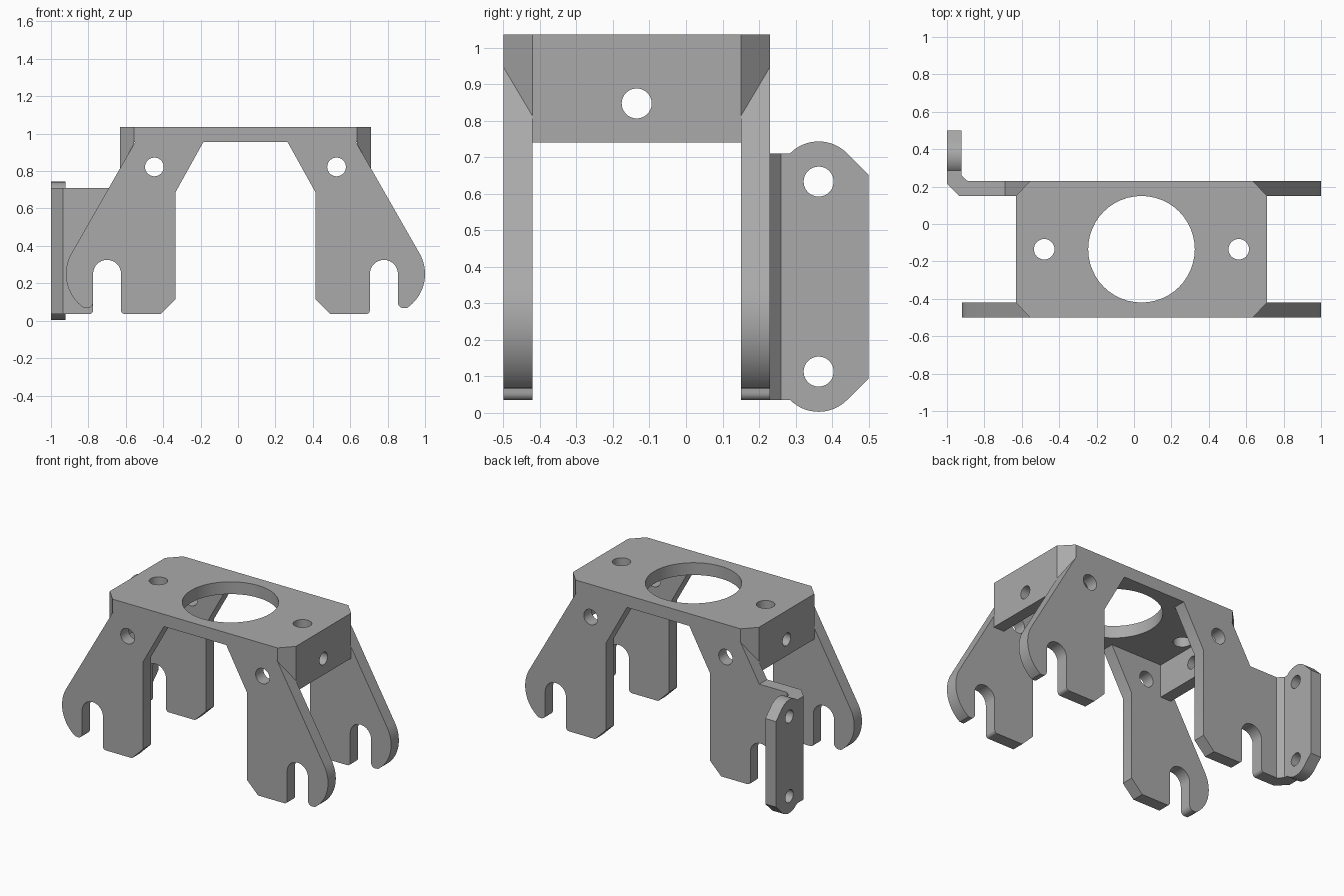
import bpy, bmesh
from math import sin, cos, radians

if "Cube" in bpy.data.objects:
    bpy.data.objects.remove(bpy.data.objects["Cube"])

steel = bpy.data.materials.new("grey steel")
steel.use_nodes = True
GREY = (0.4, 0.4, 0.4, 1)
steel.diffuse_color = GREY
steel.node_tree.nodes["Principled BSDF"].inputs["Base Color"].default_value = GREY

CX, CY = 0.04, -0.135       # centre of the main bracket
HALF, CORNER = 0.672, 0.595  # half length, and where the corner cut starts
FRONT, BACK, T = -0.5, 0.23, 0.08
UNDER, TOP = 0.955, 1.035


def arc(cx, cy, r, start, end, n=16):
    angles = [radians(start + (end - start) * i / n) for i in range(n + 1)]
    return [(cx + r * cos(a), cy + r * sin(a)) for a in angles]


def circle(cx, cy, r):
    return arc(cx, cy, r, 0, 360, 48)[:-1]


def plate(name, loops, axis, low, high):
    """Fill an outline (with holes) and give it thickness along an axis."""
    curve = bpy.data.curves.new(name, 'CURVE')
    curve.dimensions = '2D'
    curve.fill_mode = 'BOTH'
    curve.extrude = (high - low) / 2
    for loop in loops:
        spline = curve.splines.new('POLY')
        spline.points.add(len(loop) - 1)
        for point, (u, v) in zip(spline.points, loop):
            point.co = (u, v, 0, 1)
        spline.use_cyclic_u = True
    temp = bpy.data.objects.new(name + "_outline", curve)
    bpy.context.collection.objects.link(temp)
    bpy.context.view_layer.update()
    graph = bpy.context.evaluated_depsgraph_get()
    mesh = bpy.data.meshes.new_from_object(temp.evaluated_get(graph))
    bpy.data.objects.remove(temp)
    bpy.data.curves.remove(curve)

    bm = bmesh.new()
    bm.from_mesh(mesh)
    for vert in bm.verts:
        u, v, w = vert.co
        w += (low + high) / 2
        vert.co = {'x': (w, u, v), 'y': (u, w, v), 'z': (u, v, w)}[axis]
    bmesh.ops.remove_doubles(bm, verts=bm.verts, dist=0.0001)
    bmesh.ops.recalc_face_normals(bm, faces=bm.faces)
    bm.to_mesh(mesh)
    bm.free()

    mesh.name = name
    mesh.materials.clear()
    mesh.materials.append(steel)
    obj = bpy.data.objects.new(name, mesh)
    bpy.context.collection.objects.link(obj)
    bpy.ops.object.select_all(action='DESELECT')
    obj.select_set(True)
    bpy.context.view_layer.objects.active = obj
    bpy.ops.object.shade_smooth_by_angle(angle=radians(30))
    return obj


# Top plate with cut corners, a large bore and two bolt holes
octagon = [(CORNER, FRONT), (HALF, FRONT + T), (HALF, BACK - T), (CORNER, BACK)]
octagon += [(-x, y) for x, y in reversed(octagon)]
plate("top_plate",
      [[(CX + x, y) for x, y in octagon], circle(CX, CY, 0.285),
       circle(CX - 0.52, CY, 0.055), circle(CX + 0.52, CY, 0.055)],
      'z', UNDER, TOP)

# Leg outlines: shared inner side and slot, then a hooked or a wide outer side
inner = arc(0.74, 0.25, 0.075, 0, 180)
inner += arc(0.645, 0.055, 0.02, 0, -90, 5)
inner += [(0.455, 0.035), (0.375, 0.115), (0.375, 0.685), (0.225, UNDER)]
shoulder = [(0.59, UNDER), (CORNER, 0.947)]
hook = arc(0.74, 0.25, 0.22, 30, -56, 24) + arc(0.845, 0.097, 0.03, 290, 180, 8)
wide = [(0.73, 0.71), (0.93, 0.71), (0.93, 0.035)]
wide += arc(0.835, 0.055, 0.02, 270, 180, 5)

for side, sign in (("left", 1), ("right", -1)):
    for end, low in (("front", FRONT), ("back", BACK - T)):
        outer = wide if (side, end) == ("right", "back") else hook
        outline = [(CX + sign * x, z) for x, z in shoulder + outer + inner]
        hole = circle(CX + sign * 0.487, 0.822, 0.05)
        plate(f"{end}_{side}_leg", [outline, hole], 'y', low, low + T)

        # Corner web joining the leg to the end flange
        edge, inside = (low, low + T) if end == "front" else (low + T, low)
        web = [(CORNER, edge), (HALF, inside), (CORNER, inside)]
        plate(f"{end}_{side}_corner", [[(CX + sign * x, y) for x, y in web]],
              'z', 0.81, UNDER)

    # End flange folded down from the top plate
    a, b = sorted((CX + sign * CORNER, CX + sign * HALF))
    y0, y1 = FRONT + T, BACK - T
    plate(f"{side}_end_flange",
          [[(y0, 0.74), (y1, 0.74), (y1, UNDER), (y0, UNDER)],
           circle(CY, 0.847, 0.041)], 'x', a, b)

# Bent strip linking the wide leg to the mounting ear
plate("ear_bend",
      [[(-0.89, 0.15), (-0.935, 0.15), (-1, 0.215), (-1, 0.285),
        (-0.923, 0.285), (-0.923, 0.26), (-0.89, BACK)]], 'z', 0.035, 0.71)

# Mounting ear with rounded lobes around its two holes
EAR_Y, LOW, HIGH, LOBE = 0.363, 0.113, 0.633, 0.11
ear = arc(EAR_Y, LOW, LOBE, 225, 315) + [(0.5, 0.094), (0.5, 0.652)]
ear += arc(EAR_Y, HIGH, LOBE, 45, 135)
plate("mounting_ear",
      [ear, circle(EAR_Y, LOW, 0.041), circle(EAR_Y, HIGH, 0.041)],
      'x', -1, -0.923)
